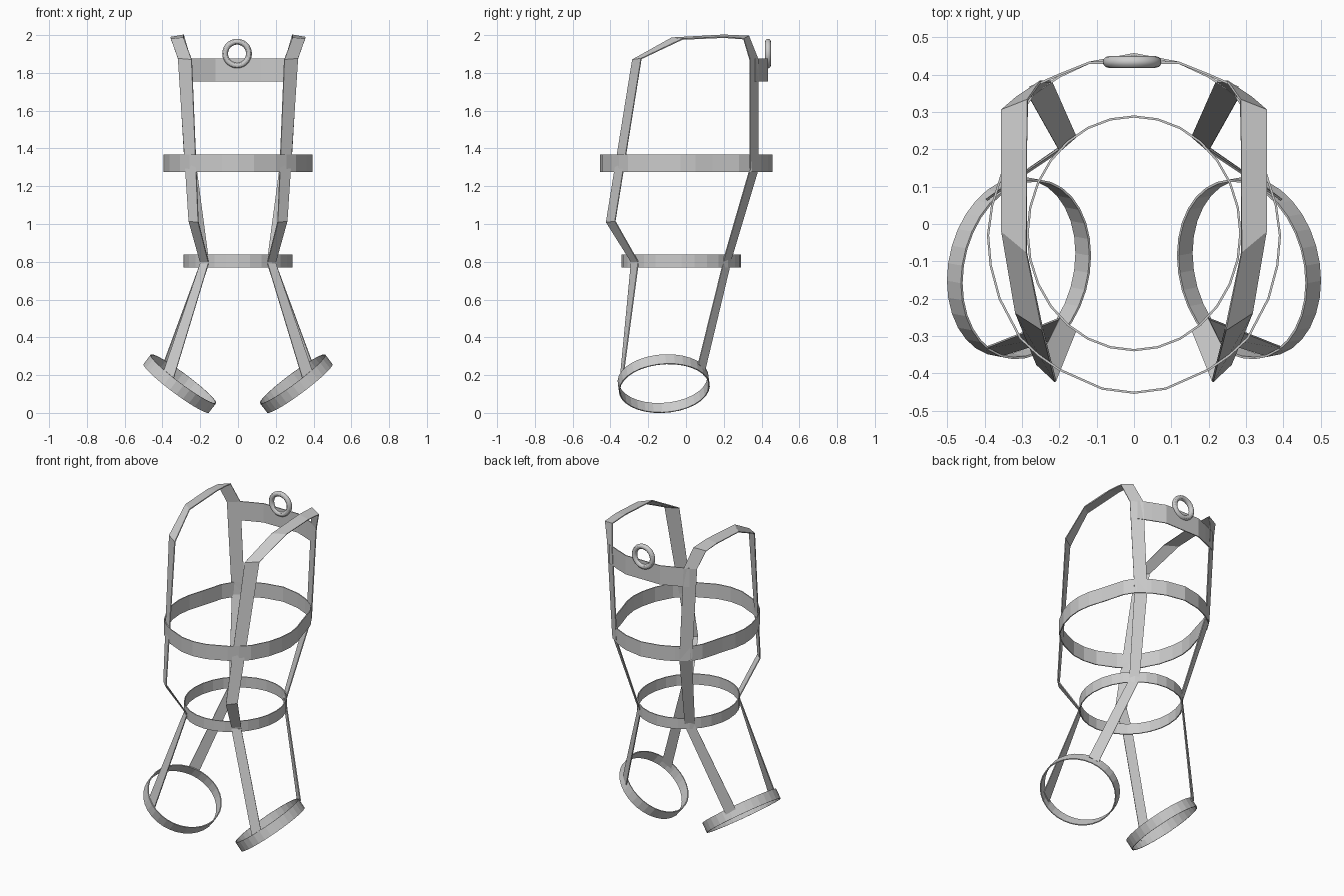
import bpy, math
from mathutils import Vector

if "Cube" in bpy.data.objects:
    bpy.data.objects.remove(bpy.data.objects["Cube"])

T = 0.006  # webbing thickness


def ribbon(name, edges, closed=False, mirror=False):
    """Webbing strip: each station is a pair of edge points."""
    verts = [p for pair in edges for p in pair]
    n = len(edges)
    faces = []
    for i in range(n if closed else n - 1):
        a, b = 2 * i, 2 * ((i + 1) % n)
        faces.append((a, b, b + 1, a + 1))
    me = bpy.data.meshes.new(name)
    me.from_pydata([tuple(v) for v in verts], [], faces)
    ob = bpy.data.objects.new(name, me)
    bpy.context.collection.objects.link(ob)
    s = ob.modifiers.new("thickness", 'SOLIDIFY')
    s.thickness = T
    s.offset = 0
    if mirror:
        m = ob.modifiers.new("mirror", 'MIRROR')
        m.use_mirror_merge = False
    return ob


def band(points, z0, z1):
    return [((x, y, z0), (x, y, z1)) for x, y in points]


def circle(n):
    return [2 * math.pi * i / n for i in range(n)]


# Chest belt: half outline, reflected to a closed loop
half = [(0, -.452), (.085, -.441), (.2, -.39), (.255, -.352), (.305, -.305),
        (.36, -.2), (.384, -.11), (.391, -.03), (.38, .05), (.352, .14),
        (.312, .28), (.27, .348), (.2, .395), (.12, .432), (0, .455)]
loop = half + [(-x, y) for x, y in reversed(half[1:-1])]
ribbon("chest_belt", band(loop, 1.275, 1.368), closed=True)

# Waist belt
ribbon("waist_belt", band([(.285 * math.cos(a), -.025 + .313 * math.sin(a))
                           for a in circle(28)], .77, .838), closed=True)

# Shoulder straps: (inner edge, outer edge) from front waist over to back waist
ribbon("shoulder_strap", [
    ((.157, -.29, .80), (.2, -.253, .80)),
    ((.21, -.422, 1.01), (.26, -.375, 1.015)),
    ((.245, -.283, 1.87), (.317, -.237, 1.875)),
    ((.288, -.075, 1.985), (.355, -.02, 1.978)),
    ((.287, .2, 2.0), (.356, .2, 1.988)),
    ((.285, .332, 1.995), (.355, .305, 1.98)),
    ((.25, .382, 1.87), (.315, .338, 1.87)),
    ((.22, .382, 1.29), (.28, .338, 1.29)),
    ((.155, .235, .80), (.2, .196, .80))], mirror=True)

# Upper back strap
back = [(-.28, .365), (-.2, .4), (-.12, .432), (.12, .432), (.2, .4), (.28, .365)]
ribbon("upper_back_strap", band(back, 1.755, 1.875))

# Leg loops: tilted elliptical bands
c = Vector((.308, -.118, .155))
u = Vector((.172, -.037, .125))
v = Vector((0, .235, .033))
w = u.cross(v).normalized() * .031
rim = [c + u * math.cos(a) + v * math.sin(a) for a in circle(32)]
ribbon("leg_loop", [(p - w, p + w) for p in rim], closed=True, mirror=True)

# Leg straps, front and back
ribbon("front_leg_strap", [((.157, -.29, .79), (.2, -.253, .79)),
                           ((.348, -.35, .16), (.4, -.332, .2))], mirror=True)
ribbon("back_leg_strap", [((.155, .235, .79), (.2, .196, .79)),
                          ((.35, .1, .225), (.395, .065, .26))], mirror=True)

# Back attachment ring
bpy.ops.mesh.primitive_torus_add(major_radius=.063, minor_radius=.0155,
                                 major_segments=40, minor_segments=12,
                                 location=(-.005, .434, 1.902),
                                 rotation=(math.pi / 2, 0, 0))
bpy.context.object.name = "back_ring"
bpy.ops.object.shade_smooth_by_angle()
